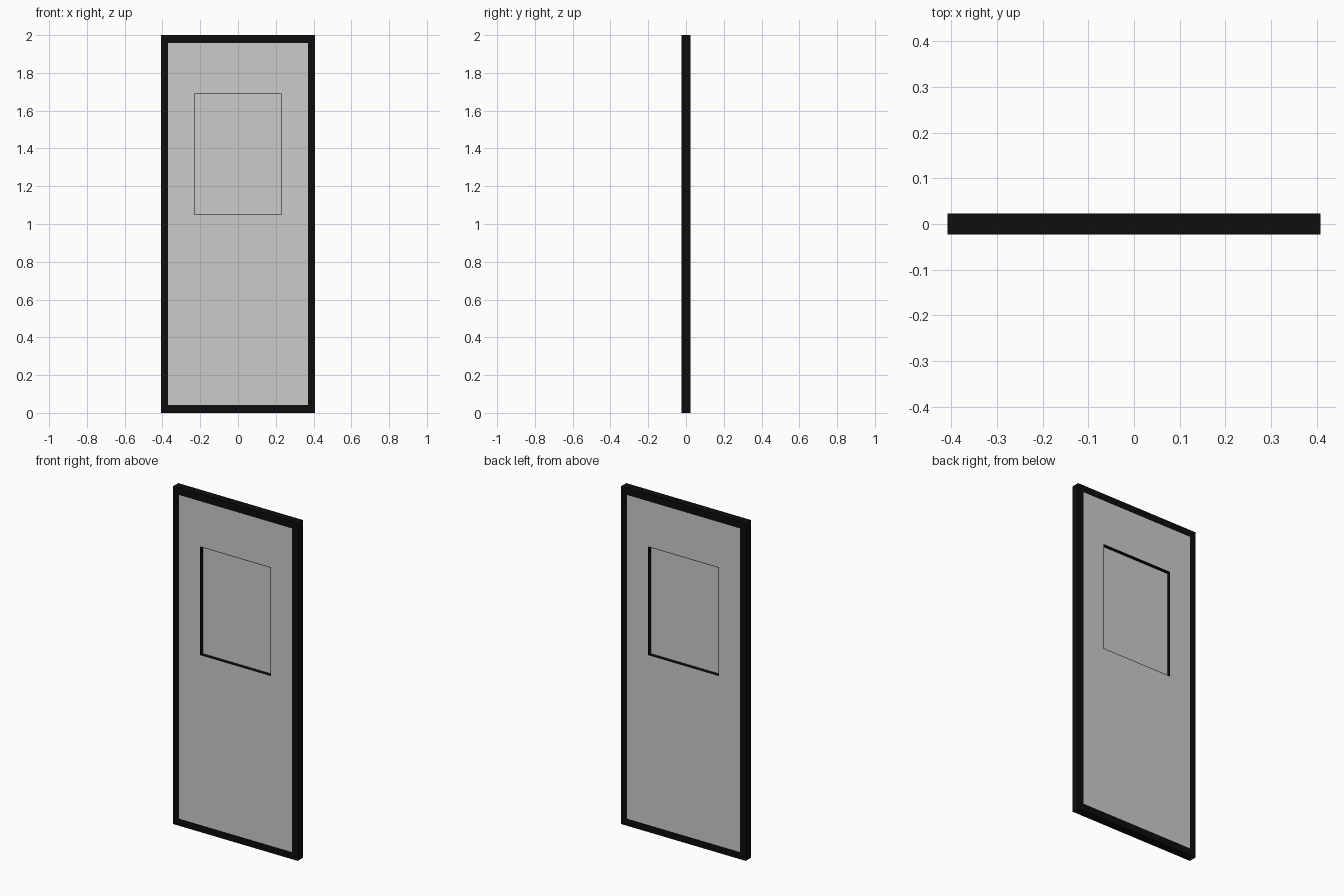
import bpy, bmesh

if "Cube" in bpy.data.objects:
    bpy.data.objects.remove(bpy.data.objects["Cube"])

black = bpy.data.materials.new("black")
black.diffuse_color = (0.004, 0.004, 0.004, 1)
black.use_nodes = True
black.node_tree.nodes["Principled BSDF"].inputs["Base Color"].default_value = black.diffuse_color


def ring(name, outer, inner, depth, mat=None):
    """Rectangular ring in the xz plane; outer/inner = (half width, z low, z high)."""
    bm = bmesh.new()
    loops = []
    for (w, lo, hi), y in ((outer, -depth), (inner, -depth), (inner, depth), (outer, depth)):
        loops.append([bm.verts.new((x, y, z)) for x, z in ((-w, lo), (w, lo), (w, hi), (-w, hi))])
    for i in range(4):
        a, b = loops[i], loops[(i + 1) % 4]
        for j in range(4):
            k = (j + 1) % 4
            bm.faces.new((a[j], a[k], b[k], b[j]))
    bmesh.ops.recalc_face_normals(bm, faces=bm.faces)
    me = bpy.data.meshes.new(name)
    bm.to_mesh(me)
    bm.free()
    ob = bpy.data.objects.new(name, me)
    bpy.context.collection.objects.link(ob)
    if mat:
        me.materials.append(mat)
    return ob


HALF = 0.0235                      # half the door thickness
edge = (0.408, 0.0, 2.0)
leaf = (0.37, 0.042, 1.958)
hole = (0.231, 1.047, 1.691)
glass = (0.228, 1.050, 1.688)

# Black outer frame, grey door leaf and thin black window seal, all flush
ring("door_frame", edge, leaf, HALF, black)
ring("door_leaf", leaf, hole, HALF)
ring("window_seal", hole, glass, HALF, black)

# Window pane set in the middle of the thickness
w, lo, hi = glass
bpy.ops.mesh.primitive_cube_add(size=1, location=(0, 0, (lo + hi) / 2))
pane = bpy.context.object
pane.name = "window_pane"
pane.scale = (2 * w, 0.008, hi - lo)
